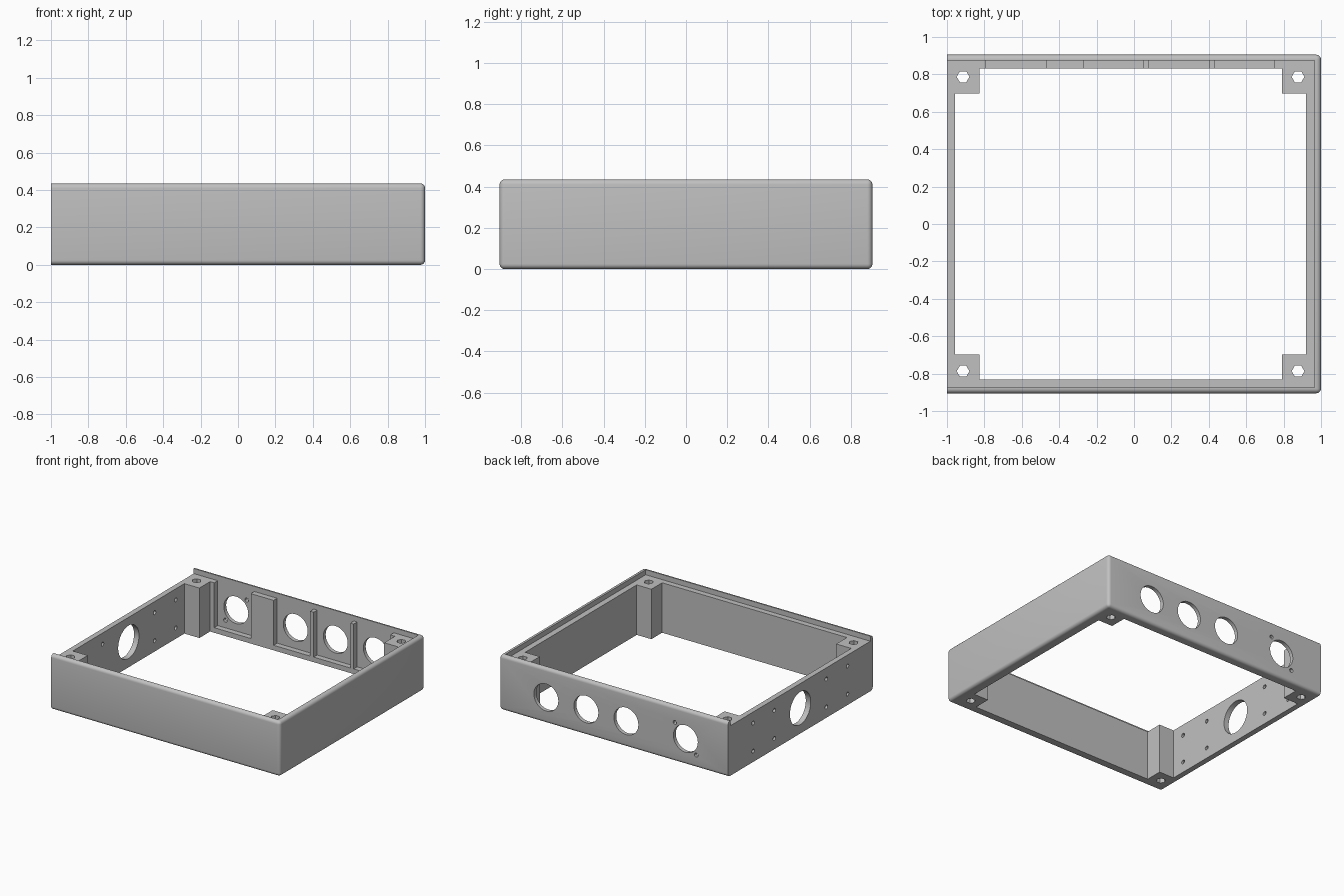
import bpy, bmesh
from math import cos, sin, pi, radians
from mathutils import Matrix, Vector

cube = bpy.data.objects.get("Cube")
if cube:
    bpy.data.objects.remove(cube, do_unlink=True)

HALF_Y, HEIGHT, LEDGE = 0.905, 0.435, 0.395
LIP_Y, LIP_X = 0.875, 0.965

grey = bpy.data.materials.new("plain grey")
grey.use_nodes = True
colour = (0.53, 0.53, 0.53, 1)
grey.diffuse_color = colour
grey.node_tree.nodes["Principled BSDF"].inputs["Base Color"].default_value = colour


def make_object(name, bm):
    bmesh.ops.recalc_face_normals(bm, faces=bm.faces)
    mesh = bpy.data.meshes.new(name)
    bm.to_mesh(mesh)
    bm.free()
    mesh.materials.append(grey)
    obj = bpy.data.objects.new(name, mesh)
    bpy.context.collection.objects.link(obj)
    return obj


def box_mesh(low, high):
    low, high = Vector(low), Vector(high)
    bm = bmesh.new()
    size = Matrix.Diagonal((*(high - low), 1))
    bmesh.ops.create_cube(bm, size=1, matrix=Matrix.Translation((low + high) / 2) @ size)
    return bm


def prism(name, profile, base, top):
    """Closed profile in x and y, raised from base to top."""
    bm = bmesh.new()
    face = bm.faces.new([bm.verts.new((x, y, base)) for x, y in profile])
    raised = bmesh.ops.extrude_face_region(bm, geom=[face])["geom"]
    for v in raised:
        if isinstance(v, bmesh.types.BMVert):
            v.co.z = top
    return make_object(name, bm)


def rod(centre, radius, axis, length, sides):
    """Round cutter along the given axis."""
    ring = [(radius * cos(2 * pi * i / sides), radius * sin(2 * pi * i / sides))
            for i in range(sides)]
    obj = prism("hole_cutter", ring, -length / 2, length / 2)
    turn = {"x": Matrix.Rotation(pi / 2, 4, "Y"),
            "y": Matrix.Rotation(pi / 2, 4, "X"),
            "z": Matrix.Identity(4)}[axis]
    obj.data.transform(Matrix.Translation(centre) @ turn)
    return obj


# Outer block: every edge rounded except those around the open end at -x
bm = box_mesh((-1, -HALF_Y, 0), (1, HALF_Y, HEIGHT))
rounded = [e for e in bm.edges if not all(v.co.x < -0.9 for v in e.verts)]
bmesh.ops.bevel(bm, geom=rounded, offset=0.025, segments=5, profile=0.5, affect="EDGES")
frame = make_object("enclosure_frame", bm)
cutters = []

# Open middle, leaving the walls and four square corner posts
left, right, back = -0.957, 0.919, 0.831
post_left, post_right, post_y = -0.826, 0.791, 0.697
upper = [(right, post_y), (post_right, post_y), (post_right, back),
         (post_left, back), (post_left, post_y), (left, post_y)]
lower = [(x, -y) for x, y in reversed(upper)]
cutters.append(prism("middle_cutter", upper + lower, -0.2, 0.7))

# Recessed ledge with a lip on three sides
cutters.append(make_object("ledge_cutter", box_mesh((-1.2, -LIP_Y, LEDGE), (LIP_X, LIP_Y, 0.7))))

# Back wall: pockets open at the top, each with a round connector hole
for x in (-0.63, -0.11, 0.24, 0.59):
    pocket = box_mesh((x - 0.16, 0.78, 0.04), (x + 0.16, LIP_Y, 0.6))
    cutters.append(make_object("pocket_cutter", pocket))
    cutters.append(rod((x, 0.9, 0.205), 0.107, "y", 0.2, 40))
for s in (-1, 1):
    cutters.append(rod((-0.63 + 0.093 * s, 0.9, 0.205 + 0.105 * s), 0.016, "y", 0.2, 12))

# Side wall: large hole and eight screw holes
cutters.append(rod((-1, 0, 0.2), 0.13, "x", 0.2, 40))
for y in (-0.59, -0.325, 0.325, 0.59):
    for z in (0.085, 0.307):
        cutters.append(rod((-1, y, z), 0.016, "x", 0.2, 12))

# Six-sided bores through the corner posts
for x in (-0.914, 0.877):
    for y in (-0.787, 0.787):
        cutters.append(rod((x, y, 0.2), 0.034, "z", 1, 6))

# Apply all cuts and tidy up
bpy.context.view_layer.objects.active = frame
for cutter in cutters:
    cutter.hide_render = True
    cut = frame.modifiers.new("cut", "BOOLEAN")
    cut.operation = "DIFFERENCE"
    cut.solver = "EXACT"
    cut.object = cutter
    bpy.ops.object.modifier_apply(modifier=cut.name)
    bpy.data.objects.remove(cutter, do_unlink=True)

bpy.ops.object.select_all(action="DESELECT")
frame.select_set(True)
bpy.ops.object.shade_smooth_by_angle(angle=radians(30))
